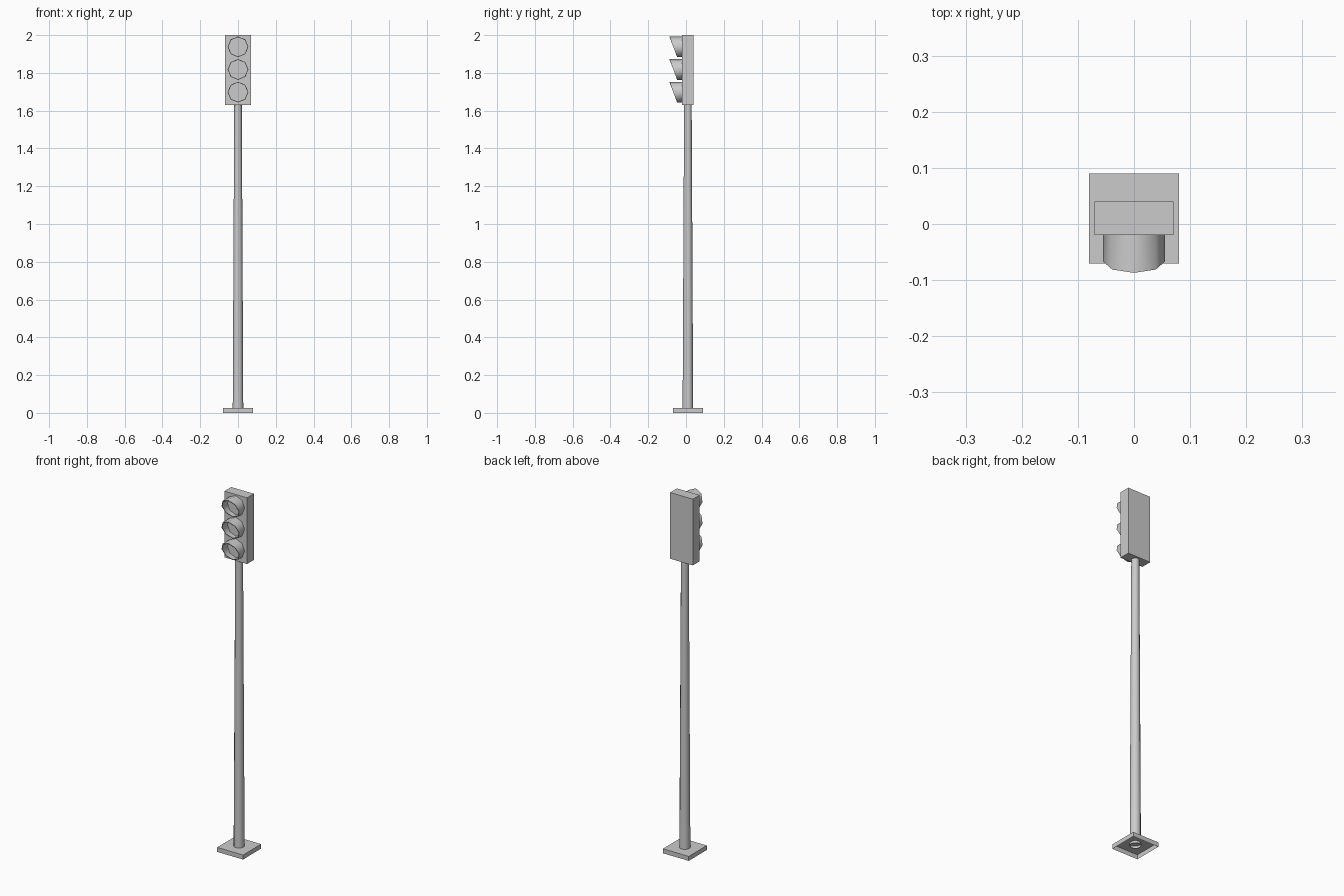
import bpy, bmesh, math

if "Cube" in bpy.data.objects:
    bpy.data.objects.remove(bpy.data.objects["Cube"])

CY = 0.01  # shared depth centre of plate, pole and housing


def finish(name, bm, smooth_angle=None):
    bmesh.ops.recalc_face_normals(bm, faces=bm.faces)
    mesh = bpy.data.meshes.new(name)
    bm.to_mesh(mesh)
    bm.free()
    obj = bpy.data.objects.new(name, mesh)
    bpy.context.collection.objects.link(obj)
    if smooth_angle:
        bpy.ops.object.select_all(action='DESELECT')
        obj.select_set(True)
        bpy.context.view_layer.objects.active = obj
        bpy.ops.object.shade_smooth_by_angle(angle=math.radians(smooth_angle))
    return obj


def box(name, size, centre, open_bottom=False):
    bm = bmesh.new()
    bmesh.ops.create_cube(bm, size=1)
    bmesh.ops.scale(bm, vec=size, verts=bm.verts)
    bmesh.ops.translate(bm, vec=centre, verts=bm.verts)
    if open_bottom:
        bottom = min(bm.faces, key=lambda f: f.calc_center_median().z)
        bmesh.ops.delete(bm, geom=[bottom], context='FACES_ONLY')
    return finish(name, bm)


def skin(name, rings, smooth_angle):
    """Join successive rings of points with quads."""
    bm = bmesh.new()
    loops = [[bm.verts.new(p) for p in ring] for ring in rings]
    for a, b in zip(loops, loops[1:]):
        n = len(a)
        for i in range(n):
            j = (i + 1) % n
            bm.faces.new((a[i], a[j], b[j], b[i]))
    return finish(name, bm, smooth_angle)


def pole_ring(r, z, n=12):
    return [(r * math.cos(2 * math.pi * i / n),
             CY + r * math.sin(2 * math.pi * i / n), z) for i in range(n)]


def visor_ring(r, cz, front, n=8):
    """Octagon facing forward; the front ring is slanted, longest at the top."""
    pts = []
    for i in range(n):
        a = 2 * math.pi * i / n
        y = -0.067 - 0.02 * math.sin(a) if front else -0.02
        pts.append((r * math.cos(a), y, cz + r * math.sin(a)))
    return pts


# Hollow foot plate
box("base_plate", (0.16, 0.16, 0.025), (0, CY, 0.0125), open_bottom=True)

# Tapered pole, open at both ends
skin("pole", [pole_ring(0.028, 0.012), pole_ring(0.02, 1.64)], 40)

# Signal housing
box("signal_housing", (0.14, 0.06, 0.37), (0, CY, 1.815))

# Three slanted lamp visors
for label, z in (("top", 1.938), ("middle", 1.818), ("bottom", 1.698)):
    skin(label + "_visor", [visor_ring(0.055, z, False), visor_ring(0.055, z, True),
                            visor_ring(0.051, z, True), visor_ring(0.051, z, False)], 60)
